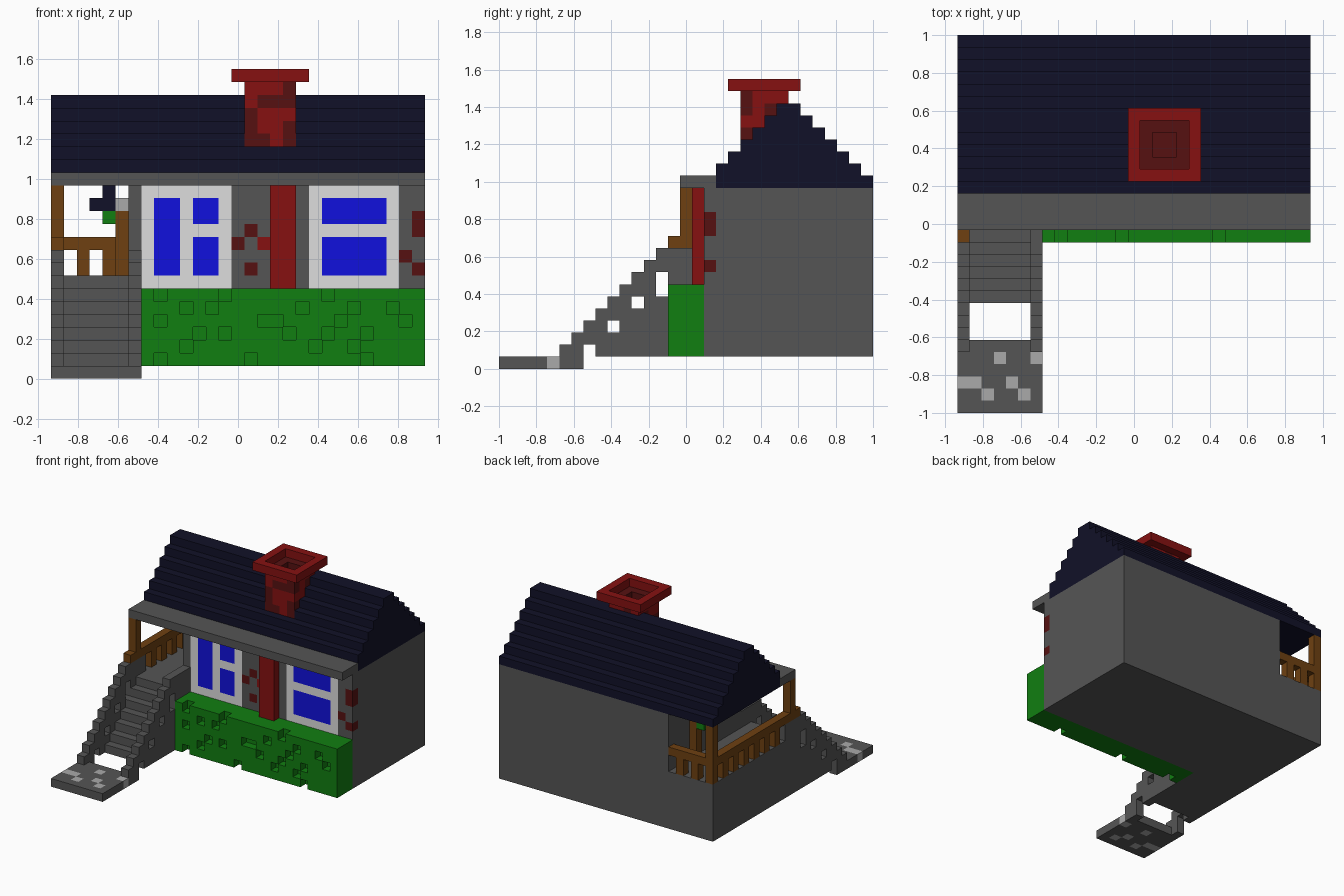
import bpy, bmesh
from mathutils import Vector

cube = bpy.data.objects.get("Cube")
if cube:
    bpy.data.objects.remove(cube, do_unlink=True)

V = 2 / 31  # size of one building block; the model is 29 x 31 x 24 blocks


def material(name, rgb):
    lin = [((c / 255 + 0.055) / 1.055) ** 2.4 for c in rgb]
    m = bpy.data.materials.new(name)
    m.diffuse_color = (*lin, 1)
    m.use_nodes = True
    bsdf = m.node_tree.nodes["Principled BSDF"]
    bsdf.inputs["Base Color"].default_value = (*lin, 1)
    bsdf.inputs["Roughness"].default_value = 0.9
    return m


GREY = material("stone grey", (85, 85, 85))
LIGHT = material("light grey", (170, 170, 170))
WHITE = material("frame white", (221, 221, 221))
BLUE = material("glass blue", (17, 17, 221))
NAVY = material("roof navy", (17, 17, 40))
RED = material("brick red", (134, 17, 17))
DARK = material("dark brick", (86, 17, 17))
GREEN = material("hedge green", (17, 126, 17))
BROWN = material("wood brown", (110, 64, 17))


def box(i0, i1, j0, j1, k0, k1):
    """Set of block positions filling a box."""
    return {(i, j, k) for i in range(i0, i1) for j in range(j0, j1) for k in range(k0, k1)}


def build(name, cells, mat, paint=None):
    """Outer skin of a set of blocks; paint(cell, direction) may give another colour."""
    bm = bmesh.new()
    mats, verts = [mat], {}

    def vert(p):
        if p not in verts:
            verts[p] = bm.verts.new(((p[0] - 14.5) * V, (p[1] - 15.5) * V, p[2] * V))
        return verts[p]

    for c in sorted(cells):
        for axis in range(3):
            for side in (0, 1):
                d = [0, 0, 0]
                d[axis] = 2 * side - 1
                if tuple(a + b for a, b in zip(c, d)) in cells:
                    continue
                u, w = (axis + 1) % 3, (axis + 2) % 3
                ring = []
                for a, b in ((0, 0), (1, 0), (1, 1), (0, 1)):
                    p = list(c)
                    p[axis] += side
                    p[u] += a
                    p[w] += b
                    ring.append(vert(tuple(p)))
                face = bm.faces.new(ring if side else ring[::-1])
                m = (paint and paint(c, tuple(d))) or mat
                if m not in mats:
                    mats.append(m)
                face.material_index = mats.index(m)
    mesh = bpy.data.meshes.new(name)
    bm.to_mesh(mesh)
    bm.free()
    for m in mats:
        mesh.materials.append(m)
    ob = bpy.data.objects.new(name, mesh)
    bpy.context.collection.objects.link(ob)
    return ob


# House walls with windows and exposed bricks on the front
frames = box(7, 14, 17, 18, 7, 15) | box(20, 27, 17, 18, 7, 15)
panes = (box(8, 10, 17, 18, 8, 14)
         | box(11, 13, 17, 18, 8, 11) | box(11, 13, 17, 18, 12, 14)
         | box(21, 26, 17, 18, 8, 11) | box(21, 26, 17, 18, 12, 14))
wall_bricks = {(14, 17, 10), (15, 17, 11), (15, 17, 8), (27, 17, 9),
               (28, 17, 11), (28, 17, 12), (28, 17, 8)}


def wall_paint(c, d):
    if c in wall_bricks:
        return DARK
    if c == (16, 17, 10):
        return RED
    if d == (0, -1, 0):
        return BLUE if c in panes else WHITE if c in frames else None


build("house_walls", box(6, 29, 17, 31, 1, 15) | box(0, 6, 15, 31, 1, 8), GREY, wall_paint)
build("drainpipe_column", box(17, 19, 16, 17, 7, 15), RED)
build("eaves_beam", box(0, 29, 15, 18, 15, 16), GREY)

# Chimney shaft, hollow at the top, and its cap
flue = box(16, 18, 21, 23, 20, 23)
shaft = box(15, 19, 20, 24, 16, 23)
cap = box(14, 20, 19, 25, 23, 24) - box(15, 19, 20, 24, 23, 24)
sooty = {(16, 20, 21), (17, 20, 21), (18, 20, 21), (15, 20, 20), (15, 20, 18), (16, 20, 18),
         (15, 20, 19), (18, 20, 18), (18, 20, 19), (18, 20, 22), (18, 22, 21), (18, 21, 19),
         (15, 22, 21), (15, 21, 20), (16, 23, 22)}


def chimney_paint(c, d):
    inside = tuple(a + b for a, b in zip(c, d)) in flue
    if inside or c in sooty or (d[2] > 0 and c[2] == 22 and 15 <= c[0] < 19 and 20 <= c[1] < 24):
        return DARK


build("chimney", (shaft - flue) | cap, RED, chimney_paint)

# Stepped roof, height given by distance from the ridge
roof = set()
for j in range(18, 31):
    top = min(22, j - 1, 46 - j)
    roof |= box(0, 29, j, j + 1, 15, top)
build("roof", roof - shaft, NAVY)

# Hedge with small hollows, listed by row height
hollows = {6: (8, 13, 21), 5: (10, 12, 19, 23, 26), 4: (8, 16, 17, 22, 27),
           3: (11, 13, 18, 21, 24), 2: (10, 20, 23), 1: (8, 15, 24)}
hedge = box(7, 29, 14, 17, 1, 7)
hedge -= {(i, 14, k) for k, row in hollows.items() for i in row}
build("hedge", hedge, GREEN)

# Path slab with light stones
stones = {(3, 4), (6, 4), (0, 2), (1, 2), (2, 1), (4, 2), (5, 1)}
path = box(0, 7, 0, 6, 0, 1) | {(0, 6, 0), (6, 6, 0)}
build("path_slab", path, GREY, lambda c, d: LIGHT if c[:2] in stones else None)

# Stair treads, and pierced side walls mirrored left and right
treads = set()
for j in range(9, 15):
    treads |= box(1, 6, j, j + 1, 1, j - 7)
build("stair_treads", treads, GREY)
gaps = {(7, 1), (9, 3), (11, 5), (13, 6), (13, 7)}
for name, i in (("stair_wall_right", 0), ("stair_wall_left", 6)):
    side = set()
    for j in range(5, 14):
        side |= box(i, i + 1, j, j + 1, 1, j - 3)
    side |= box(i, i + 1, 14, 15, 1, 10)
    side |= box(i, i + 1, 15, 17, 8 if i == 0 else 1, 10)
    build(name, {c for c in side if c[1:] not in gaps}, GREY)

# Veranda railing along the side and the back, with roof posts
rail = box(0, 1, 14, 31, 10, 11) | box(0, 6, 30, 31, 10, 11)
rail |= box(0, 1, 15, 16, 10, 15) | box(0, 1, 30, 31, 8, 15)
for j in range(18, 30, 2):
    rail |= box(0, 1, j, j + 1, 8, 10)
for i in (2, 4):
    rail |= box(i, i + 1, 30, 31, 8, 10)
build("veranda_railing", rail, BROWN)

# Perch with a small bird-like ornament on the veranda
build("perch_post", box(5, 6, 26, 27, 8, 13), BROWN)
build("perch_top", {(5, 26, 13)}, LIGHT)
build("ornament_body", {(3, 26, 13), (4, 26, 13), (4, 26, 14)}, NAVY)
build("ornament_base", {(4, 26, 12)}, GREEN)
